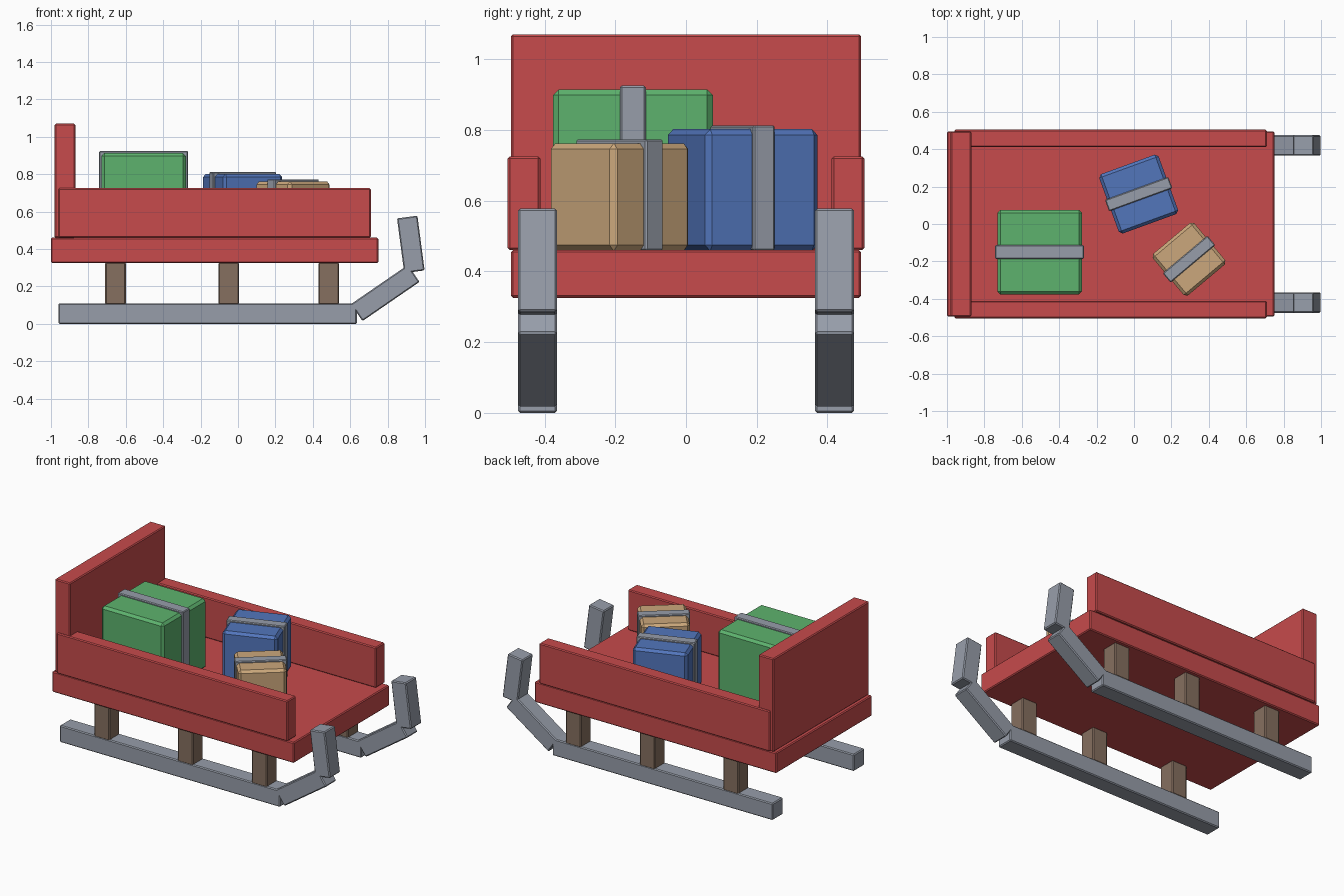
import bpy
from math import radians
from mathutils import Matrix, Vector

cube = bpy.data.objects.get("Cube")
if cube:
    bpy.data.objects.remove(cube, do_unlink=True)


def material(name, rgb):
    m = bpy.data.materials.new(name)
    m.use_nodes = True
    m.diffuse_color = (*rgb, 1)
    for node in m.node_tree.nodes:
        if node.type == 'BSDF_PRINCIPLED':
            node.inputs["Base Color"].default_value = (*rgb, 1)
    return m


RED = material("red_paint", (0.57, 0.07, 0.072))
GREY = material("grey_metal", (0.31, 0.34, 0.40))
BROWN = material("brown_wood", (0.24, 0.16, 0.115))
GREEN = material("green_wrap", (0.11, 0.45, 0.155))
BLUE = material("blue_wrap", (0.085, 0.18, 0.50))
TAN = material("tan_wrap", (0.60, 0.39, 0.20))


def box(name, center, size, mat, bevel=0.006, axis='Z', angle=0):
    """Bevelled block, turned about one axis through its centre."""
    bpy.ops.mesh.primitive_cube_add(size=1)
    ob = bpy.context.object
    ob.name = name
    ob.data.transform(Matrix.Diagonal((*size, 1)))
    ob.data.materials.append(mat)
    ob.matrix_world = (Matrix.Translation(Vector(center))
                       @ Matrix.Rotation(radians(angle), 4, axis))
    mod = ob.modifiers.new("soft_edges", 'BEVEL')
    mod.width = bevel
    mod.segments = 1
    return ob


# Deck and backboard
box("deck", (-0.125, 0, 0.393), (1.75, 0.99, 0.135), RED)
box("backboard", (-0.925, 0, 0.765), (0.11, 0.99, 0.61), RED)

# Sides, runners and posts, mirrored across the length
for side, s in (("left", 1), ("right", -1)):
    box("side_board_" + side, (-0.125, s * 0.458, 0.593), (1.67, 0.092, 0.265), RED)
    y = s * 0.42
    box("runner_" + side, (-0.162, y, 0.055), (1.595, 0.11, 0.11), GREY)
    box("runner_slope_" + side, (0.787, y, 0.165), (0.37, 0.11, 0.11), GREY,
        axis='Y', angle=-34.5)
    box("runner_tip_" + side, (0.924, y, 0.425), (0.11, 0.11, 0.295), GREY,
        axis='Y', angle=-7.5)
    for place, x in (("back", -0.655), ("middle", -0.05), ("front", 0.485)):
        box(f"post_{place}_{side}", (x, y, 0.215), (0.11, 0.108, 0.225), BROWN)


# Wrapped parcels, each with a band over the middle
def parcel(name, x, y, width, height, angle, band, mat):
    floor = 0.458
    box(name, (x, y, floor + height / 2), (width, width, height), mat, 0.016, angle=angle)
    tall = height + 0.011
    box(name + "_band", (x, y, floor + tall / 2), (width + 0.022, band, tall), GREY,
        0.005, angle=angle)


parcel("green_parcel", -0.505, -0.15, 0.452, 0.456, 0, 0.073, GREEN)
parcel("blue_parcel", 0.025, 0.16, 0.338, 0.344, 20, 0.065, BLUE)
parcel("tan_parcel", 0.294, -0.188, 0.29, 0.304, 40, 0.065, TAN)
